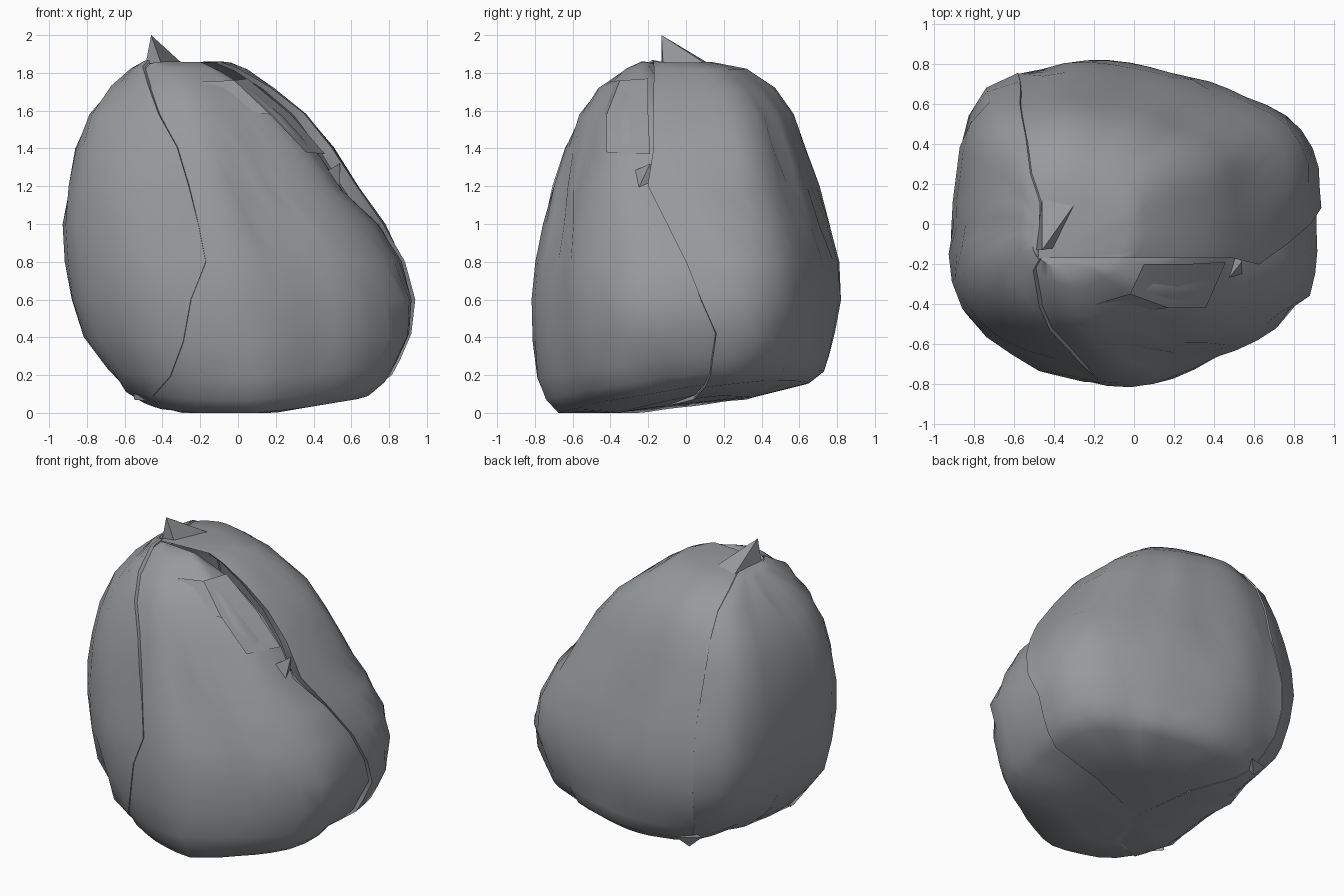
import bpy, bmesh, math, random
from mathutils import Vector, noise

if "Cube" in bpy.data.objects:
    bpy.data.objects.remove(bpy.data.objects["Cube"])

random.seed(4)
grey = bpy.data.materials.new("stone grey")
grey.diffuse_color = (0.31, 0.325, 0.335, 1)
grey.use_nodes = True
grey.node_tree.nodes["Principled BSDF"].inputs["Base Color"].default_value = grey.diffuse_color

# height, x left, x right, y front, y back, then seam positions: front x, right y, back x
RINGS = [
    (1.855, -.51, -.04, -.24, .14, -.47, -.17, -.47),
    (1.82, -.57, .05, -.32, .32, -.50, -.17, -.52),
    (1.72, -.67, .19, -.47, .47, -.47, -.17, -.54),
    (1.58, -.79, .36, -.57, .57, -.42, -.17, -.56),
    (1.40, -.87, .50, -.65, .64, -.32, -.17, -.57),
    (1.20, -.92, .63, -.715, .70, -.26, -.20, -.57),
    (1.00, -.935, .77, -.76, .76, -.21, -.10, -.57),
    (0.80, -.925, .88, -.81, .81, -.17, .00, -.58),
    (0.60, -.89, .93, -.835, .82, -.25, .08, -.58),
    (0.40, -.825, .91, -.83, .79, -.29, .16, -.56),
    (0.25, -.70, .85, -.80, .76, -.36, .14, -.52),
    (0.15, -.61, .81, -.75, .73, -.45, .13, -.47),
    (0.08, -.52, .72, -.68, .65, -.40, .10, -.40),
    (0.04, -.32, .35, -.45, .35, -.20, .05, -.20),
]
# plan outline: angle, radius factor
PLAN = [(0, 1), (14, 1.03), (23, 1.08), (35, 1.07), (52, .98), (76, .94), (90, .97), (108, 1.05),
        (120, 1.09), (128, 1.15), (137, 1.155), (146, 1.1), (159, 1), (180, .965), (193, 1.02),
        (205, 1.06), (216, 1.065), (227, 1.05), (237, 1.025), (251, .99), (270, .99), (283, .935),
        (299, .905), (322, .985), (335, 1.015), (346, 1.02), (360, 1)]
TOP, BOTTOM = Vector((-.48, -.17, 1.85)), Vector((-.1, -.1, .05))
# hollows: position, radius, depth
DENTS = [((.74, -.2, .84), .16, .05), ((-.55, -.55, 1.42), .16, .03),
         ((.62, -.18, 1.03), .14, .04), ((-.6, -.6, .5), .15, .03),
         ((.05, -.8, .4), .13, .025), ((.5, -.6, .45), .14, .025),
         ((.6, -.45, .3), .13, .025), ((.3, .7, 1.3), .2, .02)]


def plan(t):
    d = math.degrees(t) % 360
    for (a, ra), (b, rb) in zip(PLAN, PLAN[1:]):
        if a <= d <= b:
            return ra + (rb - ra) * (d - a) / (b - a)
    return 1


def seam_angle(q, kind):
    t = 0
    for _ in range(8):
        c = max(-.97, min(.97, q / plan(t)))
        t = {"front": 2 * math.pi - math.acos(c), "back": math.acos(c),
             "right": math.asin(c)}[kind]
    return t


def surface(ring, t, lift):
    z, xl, xr, yf, yb = ring[:5]
    cx, cy, rx, ry = (xl + xr) / 2, (yf + yb) / 2, (xr - xl) / 2, (yb - yf) / 2
    r = plan(t)
    p = Vector((cx + rx * r * math.cos(t), cy + ry * r * math.sin(t), z))
    out = (p - Vector((-.1, 0, .85))).normalized()
    p += out * (lift + .012 * noise.noise(p * 4))
    for pos, rad, depth in DENTS:
        d = (p - Vector(pos)).length
        if d < rad:
            p -= out * depth * (1 - d / rad)
    # the underside rises toward the back and toward both ends
    p.z += (.15 * p.y + .07 * abs(p.x + .2)) * max(0, 1 - z / .5)
    return p


def finish(bm, name, sharp=.8):
    bmesh.ops.remove_doubles(bm, verts=bm.verts, dist=.0005)
    bmesh.ops.recalc_face_normals(bm, faces=bm.faces)
    for f in bm.faces:
        f.smooth = True
    for e in bm.edges:
        if len(e.link_faces) == 2 and e.calc_face_angle(0) > sharp:
            e.smooth = False
    me = bpy.data.meshes.new(name)
    bm.to_mesh(me)
    bm.free()
    me.materials.append(grey)
    ob = bpy.data.objects.new(name, me)
    bpy.context.collection.objects.link(ob)
    return ob


def lobe(name, start, end, cols, edge_lift, tuck):
    """One curved shell between two seams, with its rims tucked inward."""
    bm = bmesh.new()
    rows = []
    for ring in RINGS:
        cx, cy = (ring[1] + ring[2]) / 2, (ring[3] + ring[4]) / 2
        hx, hy = (ring[2] - ring[1]) / 2, (ring[4] - ring[3]) / 2
        ang = {"front": seam_angle((ring[5] - cx) / hx, "front"),
               "right": seam_angle((ring[6] - cy) / hy, "right"),
               "back": seam_angle((ring[7] - cx) / hx, "back")}
        a, b = ang[start], ang[end]
        if b < a:
            b += 2 * math.pi
        pts = []
        for i in range(cols + 1):
            u = i / cols
            l0, l1 = edge_lift
            high = 1 if ring[0] > 1.1 else .3
            lift = (l0 * max(0, 1 - u * 5) + l1 * max(0, 1 - (1 - u) * 4)) * high
            if 0 < i < cols and .1 < ring[0] < 1.8 and random.random() < .07:
                lift += random.choice((-.025, .018))
            pts.append(surface(ring, a + (b - a) * u, lift))
        core = Vector((cx, cy, ring[0] * .9 + .085))
        pts = [pts[0].lerp(core, tuck)] + pts + [pts[-1].lerp(core, tuck)]
        rows.append([bm.verts.new(p) for p in pts])
    for r0, r1 in zip(rows, rows[1:]):
        for i in range(len(r0) - 1):
            bm.faces.new((r0[i], r0[i + 1], r1[i + 1], r1[i]))
    for row, tip in ((rows[0], TOP), (rows[-1], BOTTOM)):
        v = bm.verts.new(tip)
        for i in range(1, len(row) - 2):
            bm.faces.new((row[i], row[i + 1], v))
    for v in bm.verts:
        v.co.z = max(0, v.co.z - .012) if v.co.z < .3 else v.co.z
    return finish(bm, name)


# three lobes meeting at the top
lobe("left_lobe", "back", "front", 14, (.0, .012), .06)
lobe("front_lobe", "front", "right", 15, (-.01, -.07), .05)
lobe("back_lobe", "right", "back", 18, (.008, -.01), .1)


def shard(name, pts, faces):
    bm = bmesh.new()
    vs = [bm.verts.new(p) for p in pts]
    for f in faces:
        bm.faces.new([vs[i] for i in f])
    return finish(bm, name, .3)


TETRA = [(0, 1, 2), (0, 2, 3), (0, 3, 1), (1, 3, 2)]

# pointed splinter on top
shard("top_splinter",
      [(-.46, -.13, 2.0), (-.5, -.13, 1.79), (-.46, .12, 1.85), (-.29, .11, 1.845), (-.4, -.12, 1.83)],
      [(0, 1, 2), (0, 2, 3), (0, 3, 4), (0, 4, 1), (1, 4, 3, 2)])

# raised flap along the front ridge
shard("front_flap",
      [(-.19, -.40, 1.755), (-.02, -.35, 1.76), (.17, -.42, 1.58), (.36, -.42, 1.38), (.46, -.19, 1.37),
       (.28, -.2, 1.58), (.05, -.2, 1.77), (-.12, -.46, 1.62)],
      [(0, 1, 7), (1, 2, 7), (1, 6, 5, 2), (2, 5, 4, 3)])

# small splinters on the right ridge and around the base
shard("right_splinter", [(.54, -.19, 1.32), (.45, -.3, 1.27), (.54, -.28, 1.13), (.5, -.12, 1.2)], TETRA)
shard("base_splinter", [(-.56, -.4, .2), (-.55, -.36, .07), (-.45, -.45, .06), (-.46, -.45, .2)], TETRA)
shard("back_splinter", [(-.46, .62, .15), (-.56, .62, .24), (-.4, .68, .22), (-.46, .56, .22)], TETRA)
